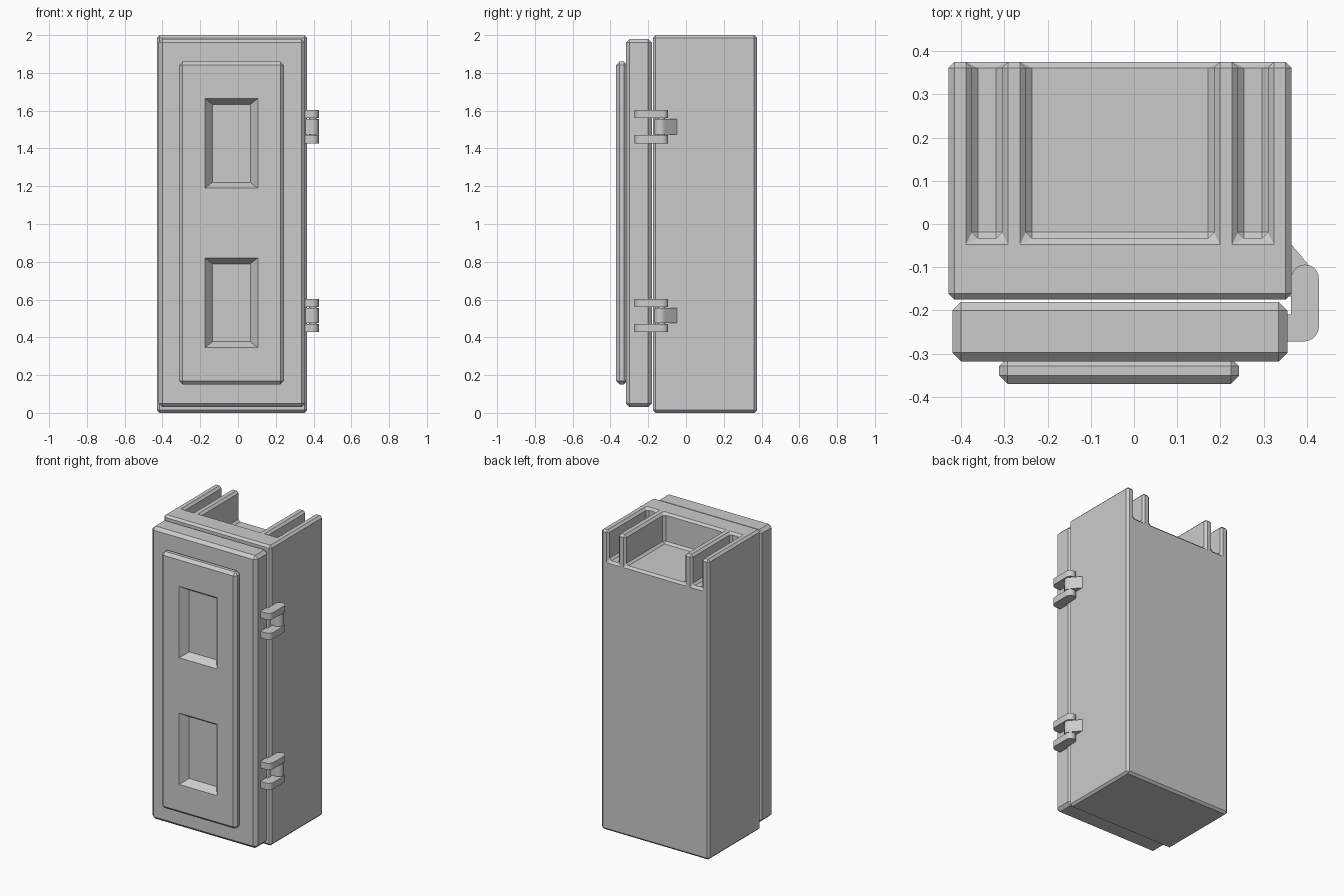
import bpy, bmesh, math

if "Cube" in bpy.data.objects:
    bpy.data.objects.remove(bpy.data.objects["Cube"])


def make_object(name, bm):
    bmesh.ops.recalc_face_normals(bm, faces=bm.faces)
    me = bpy.data.meshes.new(name)
    bm.to_mesh(me)
    bm.free()
    ob = bpy.data.objects.new(name, me)
    bpy.context.collection.objects.link(ob)
    return ob


def box(name, x, y, z):
    bm = bmesh.new()
    bmesh.ops.create_cube(bm, size=1)
    for v in bm.verts:
        v.co = [a + (b - a) * (c + 0.5) for (a, b), c in zip((x, y, z), v.co)]
    return make_object(name, bm)


def bevel(ob, width):
    m = ob.modifiers.new("bevel", 'BEVEL')
    m.width, m.segments, m.limit_method = width, 1, 'ANGLE'


def cut(ob, cutter):
    m = ob.modifiers.new("cut", 'BOOLEAN')
    m.operation, m.solver, m.object = 'DIFFERENCE', 'EXACT', cutter
    cutter.hide_render = True
    cutter.hide_set(True)


def prism(name, pts, z0, z1):
    bm = bmesh.new()
    f = bm.faces.new([bm.verts.new((x, y, z0)) for x, y in pts])
    top = bmesh.ops.extrude_face_region(bm, geom=[f])["geom"]
    for v in top:
        if isinstance(v, bmesh.types.BMVert):
            v.co.z = z1
    ob = make_object(name, bm)
    for o in bpy.context.selected_objects:
        o.select_set(False)
    ob.select_set(True)
    bpy.context.view_layer.objects.active = ob
    bpy.ops.object.shade_smooth_by_angle(angle=math.radians(35))
    return ob


def arc(cx, cy, r, a0, a1, n=10):
    angles = [math.radians(a0 + (a1 - a0) * i / n) for i in range(n + 1)]
    return [(cx + r * math.cos(a), cy + r * math.sin(a)) for a in angles]


# Cabinet body with three open-backed slots in the top
body = box("cabinet_body", (-0.43, 0.365), (-0.175, 0.375), (0, 2))
for i, xs in enumerate([(-0.375, -0.306), (-0.25, 0.185), (0.241, 0.31)]):
    cut(body, box(f"slot_cutter_{i}", xs, (-0.033, 0.6), (1.8, 2.3)))
bevel(body, 0.014)

# Door slab
door = box("door", (-0.42, 0.355), (-0.318, -0.18), (0.03, 1.98))
bevel(door, 0.02)

# Raised door panel with two tapered recesses
panel = box("door_panel", (-0.312, 0.243), (-0.37, -0.31), (0.15, 1.86))
bevel(panel, 0.019)
for i, zc in enumerate([0.583, 1.427]):
    bm = bmesh.new()
    rings = []
    # the taper continues a little past the panel face
    for y, hx, hz in [(-0.42, 0.18, 0.27), (-0.321, 0.10, 0.206)]:
        rings.append([bm.verts.new((-0.035 + sx * hx, y, zc + sz * hz))
                      for sx, sz in [(-1, -1), (1, -1), (1, 1), (-1, 1)]])
    a, b = rings
    bm.faces.new(a)
    bm.faces.new(b)
    for k in range(4):
        n = (k + 1) % 4
        bm.faces.new([a[k], a[n], b[n], b[k]])
    cut(panel, make_object(f"recess_cutter_{i}", bm))

# Hinges: two door arms around one body lug, joined by a pin
arm = ([(0.34, -0.272)] + arc(0.393, -0.237, 0.035, -90, 0, 6)
       + arc(0.396, -0.126, 0.032, 0, 180, 12) + [(0.364, -0.21), (0.34, -0.21)])
lug = ([(0.355, -0.168)] + arc(0.395, -0.135, 0.033, -90, 45, 9)
       + [(0.365, -0.048), (0.355, -0.048)])
for label, z in [("lower", 0.515), ("upper", 1.515)]:
    prism(f"{label}_hinge_arm_bottom", arm, z - 0.088, z - 0.045)
    prism(f"{label}_hinge_arm_top", arm, z + 0.045, z + 0.088)
    prism(f"{label}_hinge_lug", lug, z - 0.04, z + 0.04)
    prism(f"{label}_hinge_pin", arc(0.396, -0.13, 0.02, 0, 345, 23), z - 0.06, z + 0.06)
